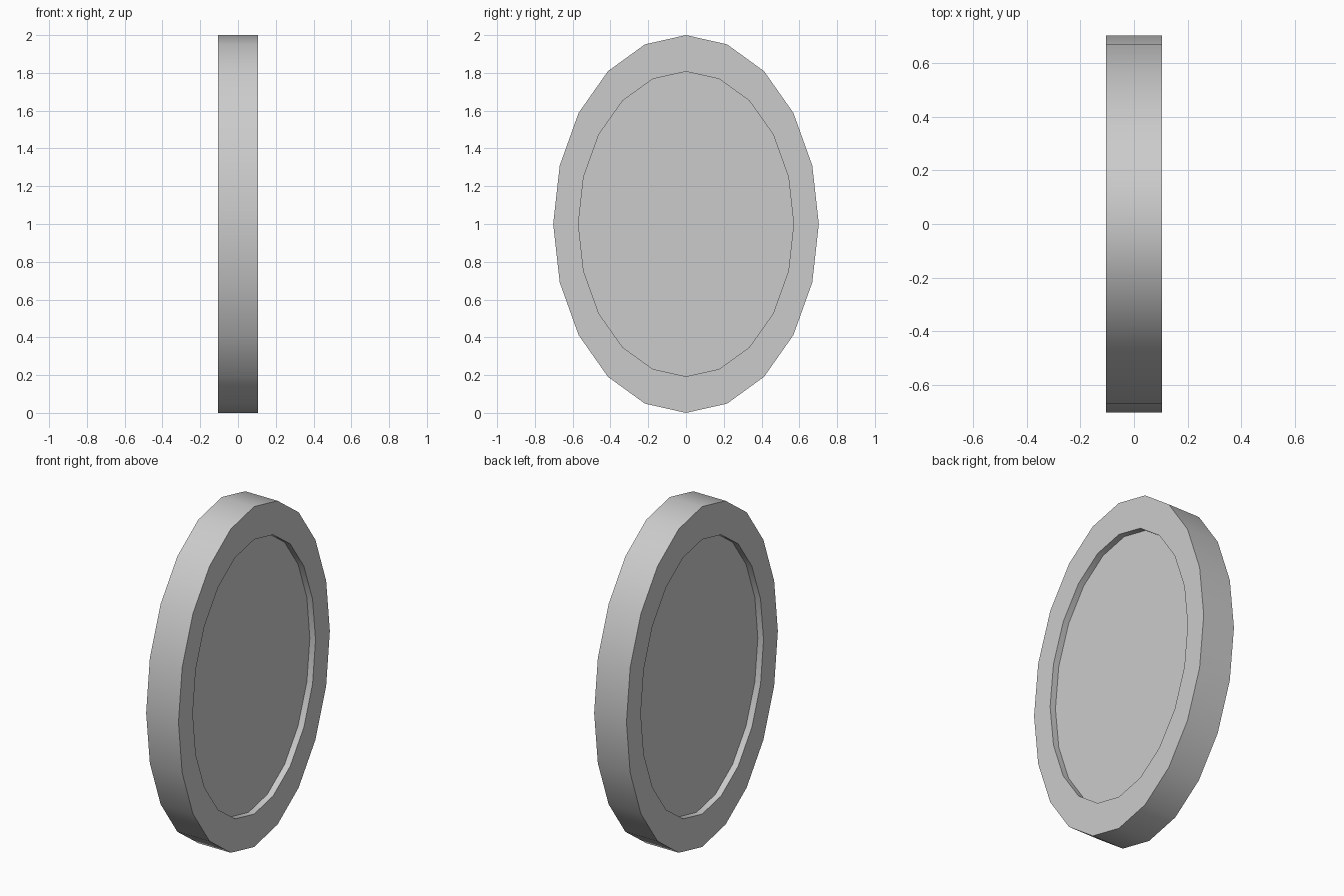
import bpy, bmesh
from math import sin, cos, pi, radians

if "Cube" in bpy.data.objects:
    bpy.data.objects.remove(bpy.data.objects["Cube"])

SIDES = 20
# Cross-section from one recessed panel, over the rim, to the other: (x, half width, half height)
PROFILE = [
    (0.068, 0.57, 0.807),
    (0.105, 0.57, 0.807),
    (0.105, 0.703, 1.0),
    (-0.105, 0.703, 1.0),
    (-0.105, 0.57, 0.807),
    (-0.068, 0.57, 0.807),
]


def oval_ring(bm, x, half_w, half_h):
    return [bm.verts.new((x, half_w * sin(2 * pi * i / SIDES),
                          1 + half_h * cos(2 * pi * i / SIDES)))
            for i in range(SIDES)]


# Oval framed mirror: raised rim with a recessed panel on both faces
bm = bmesh.new()
rings = [oval_ring(bm, *p) for p in PROFILE]
for a, b in zip(rings, rings[1:]):
    for i in range(SIDES):
        j = (i + 1) % SIDES
        bm.faces.new((a[i], a[j], b[j], b[i]))
bm.faces.new(rings[0])
bm.faces.new(rings[-1])
bmesh.ops.recalc_face_normals(bm, faces=bm.faces)

mesh = bpy.data.meshes.new("oval_mirror")
bm.to_mesh(mesh)
bm.free()
mirror = bpy.data.objects.new("oval_mirror", mesh)
bpy.context.collection.objects.link(mirror)

# Smooth around the rim, crisp at its corners
bpy.context.view_layer.objects.active = mirror
mirror.select_set(True)
bpy.ops.object.shade_smooth_by_angle(angle=radians(30))
